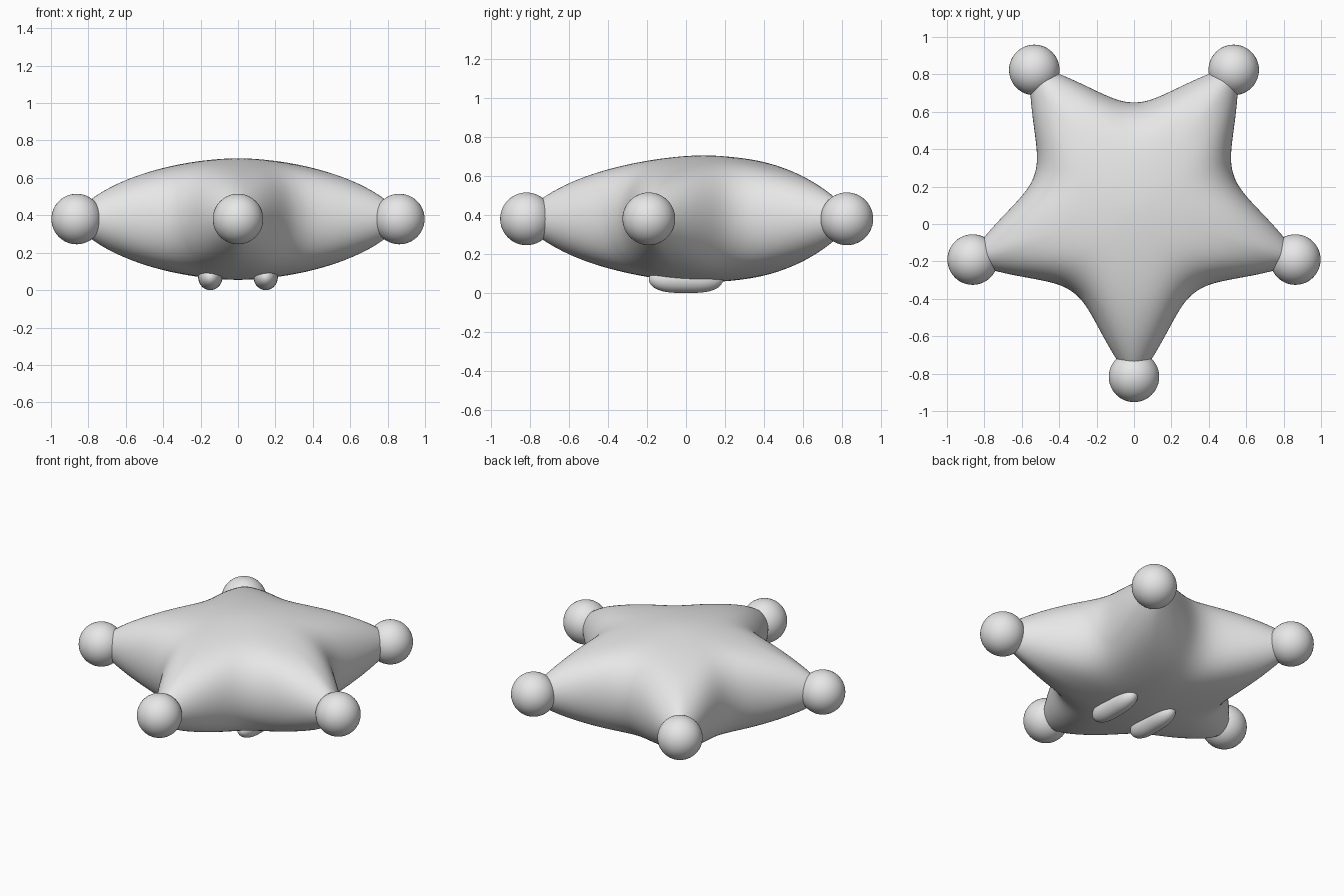
import bpy, bmesh, math
from mathutils import Vector

if "Cube" in bpy.data.objects:
    bpy.data.objects.remove(bpy.data.objects["Cube"])

CY, CZ = 0.09, 0.38      # star centre
ARM_R = 0.907            # distance of the balls from the centre

grey = bpy.data.materials.new("light grey")
grey.diffuse_color = (0.8, 0.8, 0.8, 1)
grey.use_nodes = True
grey.node_tree.nodes["Principled BSDF"].inputs["Base Color"].default_value = grey.diffuse_color


def finish(name, bm):
    bmesh.ops.recalc_face_normals(bm, faces=bm.faces)
    for f in bm.faces:
        f.smooth = True
    me = bpy.data.meshes.new(name)
    bm.to_mesh(me)
    bm.free()
    me.materials.append(grey)
    ob = bpy.data.objects.new(name, me)
    bpy.context.collection.objects.link(ob)
    return ob


def outline(theta):
    """Star radius at an angle measured from the front arm."""
    step = math.radians(72)
    a = (theta + step / 2) % step - step / 2
    u = math.hypot(math.degrees(a), 2.0) / 36
    return 0.56 + 0.40 * max(0.0, 1 - u) ** 2.07


def half_height(r, t):
    """Domed thickness, rounded off towards the outline (t = 1)."""
    return 0.325 * (1 - 0.75 * r ** 1.75) * math.sqrt(max(0.0, 1 - t ** 6.5))


# Puffy five-armed star body
SEG, RINGS = 240, 56
bm = bmesh.new()
top = bm.verts.new((0, CY, CZ + 0.325))
bottom = bm.verts.new((0, CY, CZ - 0.325))
rings = []
for j in range(1, RINGS):
    phi = math.pi * j / RINGS
    t = math.sin(phi)
    side = 1 if phi < math.pi / 2 else -1
    ring = []
    for i in range(SEG):
        th = 2 * math.pi * i / SEG
        r = min(t * outline(th), 0.9)
        z = CZ + side * half_height(r, t)
        ring.append(bm.verts.new((r * math.sin(th), CY - r * math.cos(th), z)))
    rings.append(ring)
for i in range(SEG):
    k = (i + 1) % SEG
    bm.faces.new((top, rings[0][i], rings[0][k]))
    bm.faces.new((bottom, rings[-1][k], rings[-1][i]))
    for a, b in zip(rings, rings[1:]):
        bm.faces.new((a[i], b[i], b[k], a[k]))
finish("star_body", bm)

# Ball on the end of every arm
for n in range(5):
    th = math.radians(72 * n)
    bm = bmesh.new()
    bmesh.ops.create_uvsphere(bm, u_segments=48, v_segments=24, radius=0.135)
    bmesh.ops.translate(bm, verts=bm.verts, vec=Vector(
        (ARM_R * math.sin(th), CY - ARM_R * math.cos(th), CZ)))
    finish(f"arm_ball_{n + 1}", bm)

# Two long rounded feet underneath
for name, s in (("left_foot", -1), ("right_foot", 1)):
    bm = bmesh.new()
    bmesh.ops.create_uvsphere(bm, u_segments=40, v_segments=24, radius=1)
    for v in bm.verts:
        x, y, z = v.co
        w = math.copysign(abs(y) ** 0.65, y)     # blunt the ends
        v.co = (s * 0.148 + 0.065 * x, 0.19 * w, 0.07 + 0.07 * z)
    finish(name, bm)
